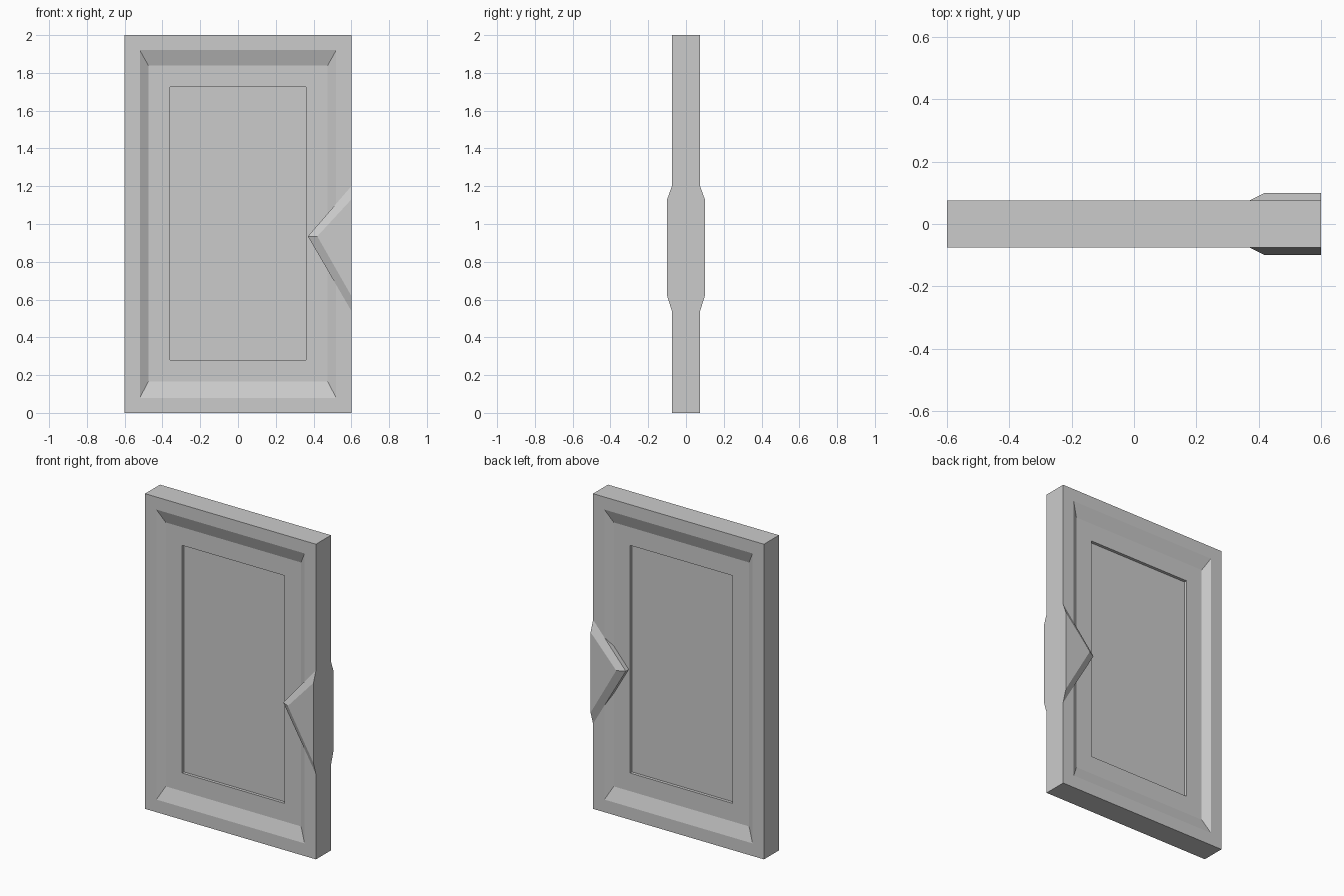
import bpy, bmesh

if "Cube" in bpy.data.objects:
    bpy.data.objects.remove(bpy.data.objects["Cube"])


def loft(name, rings):
    """Join matching (x, y, z) loops in sequence and cap both ends."""
    bm = bmesh.new()
    loops = [[bm.verts.new(p) for p in ring] for ring in rings]
    n = len(loops[0])
    for a, b in zip(loops, loops[1:]):
        for i in range(n):
            j = (i + 1) % n
            bm.faces.new((a[i], a[j], b[j], b[i]))
    bm.faces.new(loops[0])
    bm.faces.new(loops[-1])
    bmesh.ops.recalc_face_normals(bm, faces=bm.faces)
    mesh = bpy.data.meshes.new(name)
    bm.to_mesh(mesh)
    bm.free()
    obj = bpy.data.objects.new(name, mesh)
    bpy.context.collection.objects.link(obj)
    return obj


def rect(half_width, y, bottom, top):
    return [(-half_width, y, bottom), (half_width, y, bottom),
            (half_width, y, top), (-half_width, y, top)]


def triangle(tip_x, y, bottom, top):
    return [(0.6, y, bottom), (0.6, y, top), (tip_x, y, 0.935)]


def mirrored(sections, shape):
    """Front sections (size, depth, bottom, top), then repeated on the back."""
    front = [shape(w, -y, b, t) for w, y, b, t in sections]
    back = [shape(w, y, b, t) for w, y, b, t in reversed(sections)]
    return front + back


# Door slab: recessed centre panel, sloped frame moulding, outer rim
loft("door_slab", mirrored([
    (0.36, 0.027, 0.28, 1.725),
    (0.36, 0.046, 0.28, 1.725),
    (0.475, 0.046, 0.165, 1.84),
    (0.52, 0.075, 0.08, 1.92),
    (0.60, 0.075, 0.0, 2.0),
], rect))

# Triangular lock plate with chamfered faces, running through the slab
loft("lock_plate", mirrored([
    (0.42, 0.10, 0.62, 1.13),
    (0.37, 0.075, 0.54, 1.20),
], triangle))
